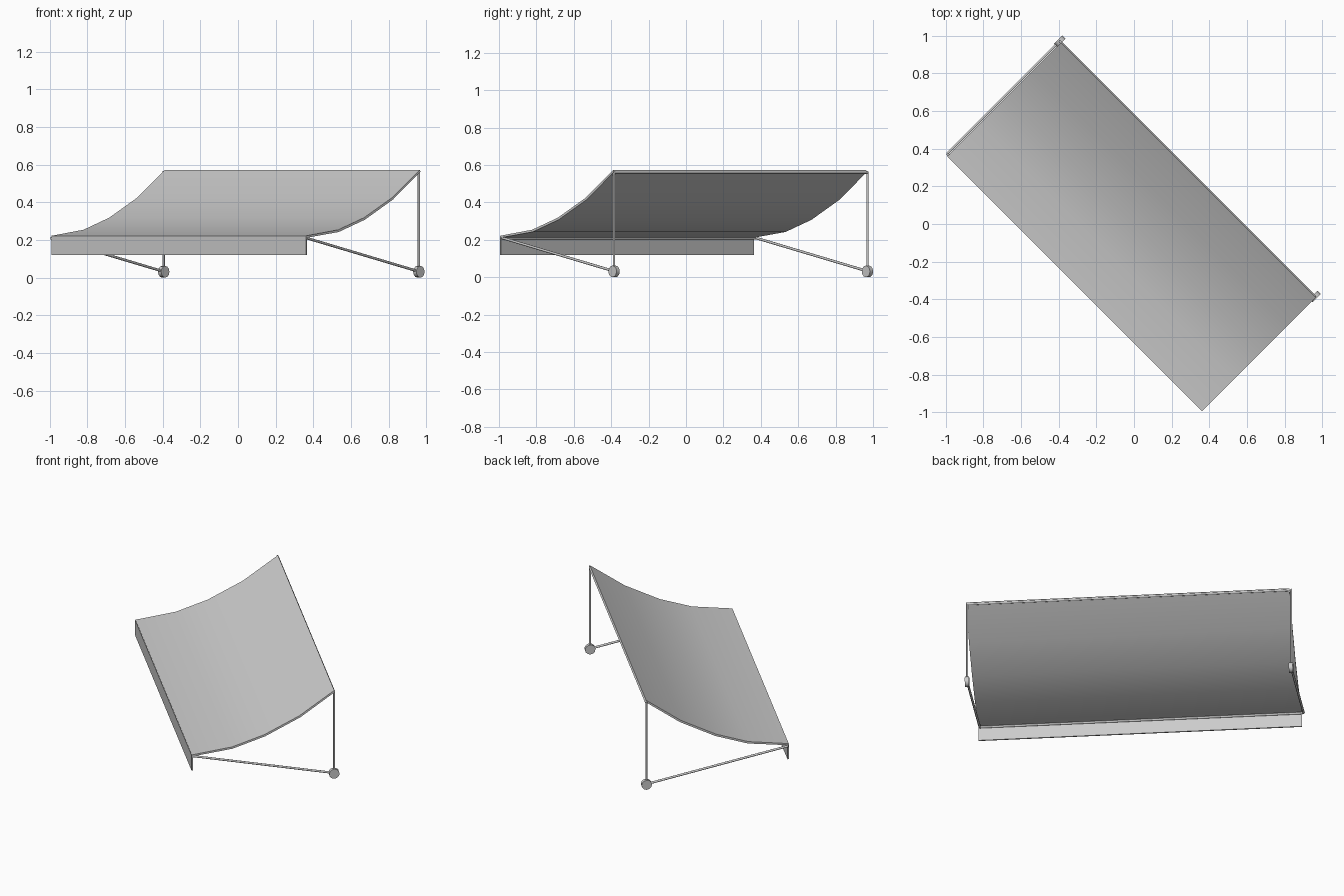
import bpy, bmesh, math
from mathutils import Vector, Matrix

if "Cube" in bpy.data.objects:
    bpy.data.objects.remove(bpy.data.objects["Cube"])

# Local frame: u along the awning, v from front to wall, z up; turned -45 degrees
TURN = Matrix.Rotation(math.radians(-45), 4, 'Z')
U0, U1 = -0.955, 0.958      # cloth ends
ARMS = (-0.965, 0.951)      # side frame positions
FRONT, WALL = -0.437, 0.407


def add_object(name, bm, smooth_angle=None):
    bmesh.ops.recalc_face_normals(bm, faces=bm.faces)
    bm.transform(TURN)
    mesh = bpy.data.meshes.new(name)
    bm.to_mesh(mesh)
    bm.free()
    ob = bpy.data.objects.new(name, mesh)
    bpy.context.collection.objects.link(ob)
    if smooth_angle:
        bpy.ops.object.select_all(action='DESELECT')
        ob.select_set(True)
        bpy.context.view_layer.objects.active = ob
        bpy.ops.object.shade_smooth_by_angle(angle=math.radians(smooth_angle))
    return ob


def extrude_profile(name, profile):
    """Sweep a closed (v, z) outline along the awning length."""
    bm = bmesh.new()
    a, b = ([bm.verts.new((u, v, z)) for v, z in profile] for u in (U0, U1))
    n = len(profile)
    for i in range(n):
        j = (i + 1) % n
        bm.faces.new((a[i], a[j], b[j], b[i]))
    bm.faces.new(a)
    bm.faces.new(b[::-1])
    return add_object(name, bm, 30)


def rod(name, start, end, radius, sides=8):
    start, end = Vector(start), Vector(end)
    axis = end - start
    bm = bmesh.new()
    place = Matrix.Translation((start + end) / 2) @ axis.to_track_quat('Z', 'Y').to_matrix().to_4x4()
    bmesh.ops.create_cone(bm, cap_ends=True, segments=sides, radius1=radius,
                          radius2=radius, depth=axis.length, matrix=place)
    return add_object(name, bm, 50)


# Sagging cloth with a little thickness
top = [(-0.445, 0.222), (-0.205, 0.254), (-0.012, 0.318), (0.198, 0.424), (0.407, 0.572)]
under = [(-0.445, 0.211), (-0.202, 0.242), (-0.006, 0.307), (0.205, 0.414), (0.412, 0.562)]
extrude_profile("canopy_cloth", top + under[::-1])

# Hanging front flap
extrude_profile("front_valance", [(-0.447, 0.12), (-0.439, 0.12), (-0.439, 0.22), (-0.447, 0.22)])

# Rails along the front and wall edges
for name, v, z in (("front_rail", FRONT, 0.208), ("wall_rail", WALL, 0.56)):
    rod(name, (ARMS[0], v, z), (ARMS[1], v, z), 0.007)

# Side frames: wall post, slanted arm and hinge disc
for side, u in zip(("left", "right"), ARMS):
    rod(side + "_wall_post", (u, WALL, 0.032), (u, WALL, 0.565), 0.006)
    rod(side + "_arm", (u, FRONT, 0.21), (u, WALL, 0.032), 0.007)
    rod(side + "_hinge_disc", (u - 0.012, WALL, 0.031), (u + 0.012, WALL, 0.031), 0.031, 12)
